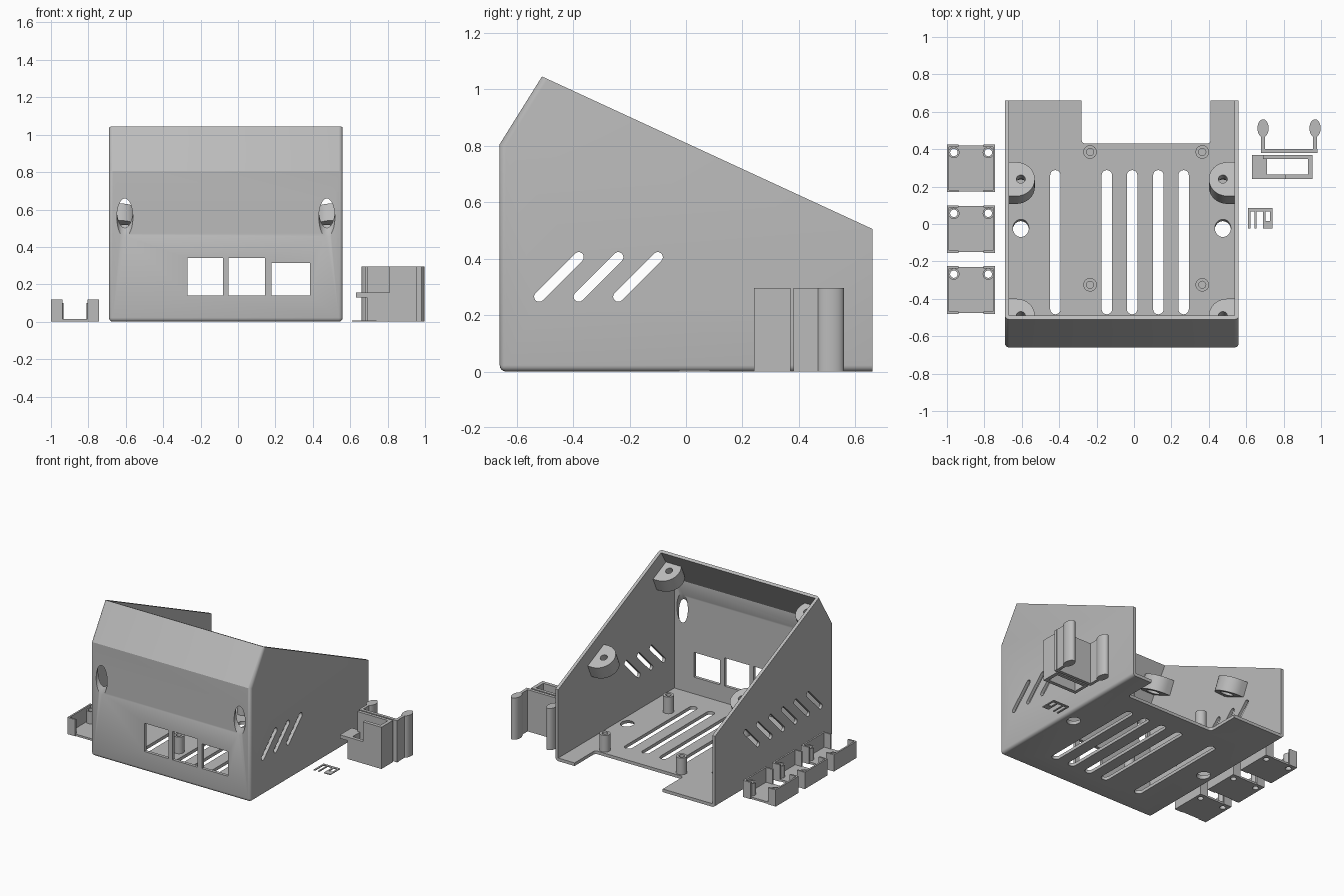
import bpy, bmesh, math
from mathutils import Matrix, Vector

if "Cube" in bpy.data.objects:
    bpy.data.objects.remove(bpy.data.objects["Cube"])

grey = bpy.data.materials.new("plain_grey")
grey.diffuse_color = (0.5, 0.5, 0.5, 1)
grey.use_nodes = True
grey.node_tree.nodes["Principled BSDF"].inputs["Base Color"].default_value = grey.diffuse_color

YZ = Matrix(((0, 0, 1), (1, 0, 0), (0, 1, 0))).to_4x4()   # draw in y-z, extrude in x


def make(name, bm):
    bmesh.ops.recalc_face_normals(bm, faces=bm.faces)
    me = bpy.data.meshes.new(name)
    bm.to_mesh(me)
    bm.free()
    me.materials.append(grey)
    ob = bpy.data.objects.new(name, me)
    bpy.context.collection.objects.link(ob)
    return ob


def prism(name, pts, h, m=Matrix()):
    """Extrude a 2D outline by h along its local z."""
    bm = bmesh.new()
    f = bm.faces.new([bm.verts.new((x, y, 0)) for x, y in pts])
    top = bmesh.ops.extrude_face_region(bm, geom=[f])["geom"]
    bmesh.ops.translate(bm, vec=(0, 0, h), verts=[v for v in top if isinstance(v, bmesh.types.BMVert)])
    bm.transform(m)
    return make(name, bm)


def box(name, x0, x1, y0, y1, z0, z1):
    return prism(name, [(x0, y0), (x1, y0), (x1, y1), (x0, y1)], z1 - z0, Matrix.Translation((0, 0, z0)))


def arc(cx, cy, r, a0, a1, n, ry=None):
    ry = ry or r
    return [(cx + r * math.cos(math.radians(a0 + (a1 - a0) * i / n)),
             cy + ry * math.sin(math.radians(a0 + (a1 - a0) * i / n))) for i in range(n + 1)]


def circle(cx, cy, r, n=32, ry=None):
    return arc(cx, cy, r, 0, 360, n, ry)[:-1]


def slot(p, q, r):
    """Round-ended slot outline from p to q."""
    a = math.degrees(math.atan2(q[1] - p[1], q[0] - p[0]))
    return arc(*q, r, a - 90, a + 90, 10) + arc(*p, r, a + 90, a + 270, 10)


def round_rect(x0, x1, y0, y1, r):
    return (arc(x1 - r, y0 + r, r, -90, 0, 5) + arc(x1 - r, y1 - r, r, 0, 90, 5)
            + arc(x0 + r, y1 - r, r, 90, 180, 5) + arc(x0 + r, y0 + r, r, 180, 270, 5))


def boolean(ob, other, op="DIFFERENCE"):
    mod = ob.modifiers.new("bool", "BOOLEAN")
    mod.object, mod.operation, mod.solver = other, op, "EXACT"
    bpy.context.view_layer.objects.active = ob
    bpy.ops.object.modifier_apply(modifier=mod.name)
    bpy.data.objects.remove(other)


def shift(x, y, z):
    return Matrix.Translation((x, y, z))


def smooth(ob):
    bpy.ops.object.select_all(action="DESELECT")
    ob.select_set(True)
    bpy.context.view_layer.objects.active = ob
    bpy.ops.object.shade_smooth_by_angle(angle=math.radians(30))


# --- Enclosure: outer block with rounded front, side and bottom edges ---
MX, HW, T = -0.065, 0.625, 0.022
outline = [(-0.66, 0), (0.66, 0), (0.66, 0.505), (-0.51, 1.045), (-0.66, 0.805)]
case = prism("enclosure", outline, 2 * HW, shift(MX - HW, 0, 0) @ YZ)
bm = bmesh.new()
bm.from_mesh(case.data)
round_edges = []
for e in bm.edges:
    a, b = (v.co for v in e.verts)
    mid = (a + b) / 2
    along_x = abs(a.x - b.x) > 0.1
    if along_x:
        pick = mid.y < -0.6 and mid.z < 0.01
    else:
        pick = mid.z < 0.01 or mid.y < -0.55
    if pick:
        round_edges.append(e)
bmesh.ops.bevel(bm, geom=round_edges, offset=0.022, segments=4, profile=0.5, affect="EDGES")
bm.to_mesh(case.data)
bm.free()

# Cavity, keeping lugs and board posts as solid material
inner = [(-0.638, T), (1, T), (1, 1.438), (-0.238, 1.438), (-0.638, 0.798)]
cavity = prism("cavity", inner, 2 * (HW - T), shift(MX - HW + T, 0, 0) @ YZ)
tilt = Matrix.Rotation(-math.atan2(0.54, 1.17), 4, "X")
lugs = [(s, shift(MX + s * 0.54, y, z) @ tilt) for s in (-1, 1) for y, z in ((-0.49, 0.925), (0.24, 0.59))]
for s, m in lugs:
    pts = [(-0.12, -0.1)] + arc(-0.025, 0, 0.1, -90, 90, 16) + [(-0.12, 0.1)]
    boolean(cavity, prism("lug", [(-s * x, y) for x, y in pts], 0.1, m @ shift(0, 0, -0.1)))
posts = [(x, y) for x in (-0.235, 0.365) for y in (-0.325, 0.385)]
for x, y in posts:
    boolean(cavity, prism("post", circle(x, y, 0.036), 0.13, shift(0, 0, 0.01)))
boolean(case, cavity)

# Screw holes and angled screwdriver access through the walls
for s, m in lugs:
    boolean(case, prism("screw", circle(0, 0, 0.024, 20), 0.2, m @ shift(0, 0, -0.15)))
    boolean(case, prism("access", circle(0, 0, 0.043), 0.75, m @ shift(0, 0, -0.80)))
for x, y in posts:
    boolean(case, prism("post_hole", circle(x, y, 0.019, 20), 0.2, shift(0, 0, T + 0.01)))

# Floor vents and rear notch
for x in (-0.42, -0.145, -0.01, 0.13, 0.265):
    boolean(case, prism("vent", slot((x, -0.455), (x, 0.26), 0.028), 0.2, shift(0, 0, -0.1)))
boolean(case, prism("notch", round_rect(-0.28, 0.41, 0.43, 0.9, 0.02), 0.2, shift(0, 0, -0.1)))

# Port openings in the front
for x0, x1, z1 in ((-0.27, -0.08, 0.34), (-0.05, 0.145, 0.34), (0.18, 0.385, 0.315)):
    boolean(case, box("port", x0, x1, -0.8, -0.6, 0.14, z1))

# Slanted side vents: six on the left, three and a window on the right
for x, n in ((-0.75, 6), (0.45, 3)):
    for i in range(n):
        y = -0.52 + 0.14 * i
        boolean(case, prism("side_vent", slot((y, 0.265), (y + 0.14, 0.405), 0.018), 0.2, shift(x, 0, 0) @ YZ))
boolean(case, prism("window", round_rect(0.03, 0.28, 0.26, 0.4, 0.02), 0.2, shift(0.45, 0, 0) @ YZ))
smooth(case)

# --- Three small board brackets ---
for i, y0 in enumerate((-0.48, -0.155, 0.17)):
    y1 = y0 + 0.255
    br = box(f"bracket_{i + 1}", -1, -0.742, y0 + 0.005, y1 - 0.005, 0, 0.014)
    for xa, xb in ((-1, -0.988), (-0.754, -0.742)):
        boolean(br, box("side", xa, xb, y0, y1, 0, 0.118), "UNION")
    for xa, xb in ((-1, -0.938), (-0.804, -0.742)):
        for ya in (y0, y1 - 0.012):
            boolean(br, box("lip", xa, xb, ya, ya + 0.012, 0, 0.118), "UNION")
    for x in (-0.963, -0.779):
        boolean(br, prism("stud", circle(x, y1 - 0.043, 0.03, 24), 0.1), "UNION")
        boolean(br, prism("stud_hole", circle(x, y1 - 0.043, 0.02, 20), 0.3, shift(0, 0, -0.1)))
    smooth(br)

# --- Holder: open sleeve with a stepped front and a shelf on its left ---
holder = box("holder_sleeve", 0.69, 0.955, 0.24, 0.37, 0, 0.295)
boolean(holder, box("bore", 0.712, 0.93, 0.265, 0.348, -0.1, 0.5))
boolean(holder, box("step", 0.6, 0.81, 0.2, 0.348, 0.155, 0.5))
boolean(holder, box("shelf", 0.63, 0.712, 0.24, 0.37, 0.13, 0.155), "UNION")

# --- Spring clip: back bar and two arms with rounded heads ---
clip = box("spring_clip", 0.68, 0.98, 0.38, 0.402, 0, 0.295)
for x in (0.69, 0.968):
    boolean(clip, box("arm", x - 0.01, x + 0.01, 0.385, 0.5, 0, 0.295), "UNION")
    boolean(clip, prism("head", circle(x, 0.512, 0.03, 32, 0.048), 0.295), "UNION")
smooth(clip)

# --- Thin flat comb piece ---
comb = box("flat_comb", 0.61, 0.74, 0.068, 0.085, 0, 0.006)
for xa, xb, ya in ((0.61, 0.622, -0.025), (0.644, 0.654, -0.025), (0.69, 0.702, -0.025),
                   (0.728, 0.74, -0.025)):
    boolean(comb, box("tooth", xa, xb, ya, 0.075, 0, 0.006), "UNION")
boolean(comb, box("foot", 0.69, 0.74, -0.025, 0.015, 0, 0.006), "UNION")
